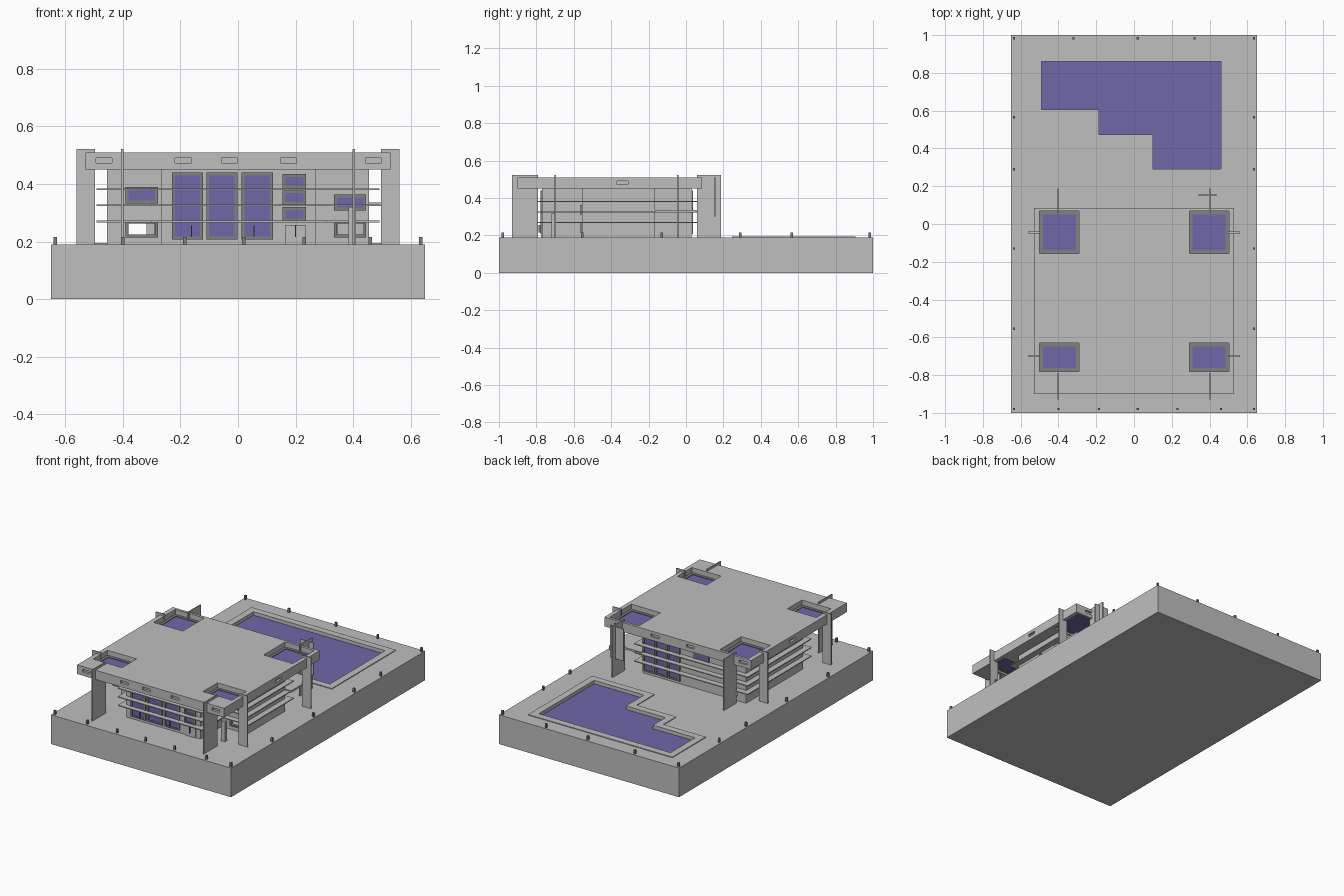
import bpy, bmesh

if "Cube" in bpy.data.objects:
    bpy.data.objects.remove(bpy.data.objects["Cube"])


def material(name, rgb):
    m = bpy.data.materials.new(name)
    m.use_nodes = True
    m.diffuse_color = (*rgb, 1)
    m.node_tree.nodes["Principled BSDF"].inputs["Base Color"].default_value = (*rgb, 1)
    return m


CONCRETE = material("pale concrete", (0.52, 0.52, 0.52))
FRAME = material("dark grey frame", (0.22, 0.22, 0.22))
GLASS = material("violet blue glass", (0.156, 0.138, 0.39))


def finish(name, bm, mat):
    bmesh.ops.recalc_face_normals(bm, faces=bm.faces)
    me = bpy.data.meshes.new(name)
    bm.to_mesh(me)
    bm.free()
    me.materials.append(mat)
    ob = bpy.data.objects.new(name, me)
    bpy.context.collection.objects.link(ob)
    return ob


def boxes(name, specs, mat=CONCRETE):
    """One object made of boxes given as (x0, x1, y0, y1, z0, z1)."""
    bm = bmesh.new()
    for x0, x1, y0, y1, z0, z1 in specs:
        for v in bmesh.ops.create_cube(bm, size=1)["verts"]:
            v.co = (x1 if v.co.x > 0 else x0, y1 if v.co.y > 0 else y0,
                    z1 if v.co.z > 0 else z0)
    return finish(name, bm, mat)


def prism(name, outline, z0, z1, mat=CONCRETE):
    bm = bmesh.new()
    face = bm.faces.new([bm.verts.new((x, y, z0)) for x, y in outline])
    top = bmesh.ops.extrude_face_region(bm, geom=[face])["geom"]
    for v in top:
        if isinstance(v, bmesh.types.BMVert):
            v.co.z = z1
    return finish(name, bm, mat)


def offset(outline, d):
    """Grow a clockwise right-angled outline by d."""
    def normal(a, b):
        dx, dy = b[0] - a[0], b[1] - a[1]
        n = abs(dx) + abs(dy)
        return -dy / n, dx / n
    result = []
    for i, p in enumerate(outline):
        m = normal(outline[i - 1], p)
        n = normal(p, outline[(i + 1) % len(outline)])
        result.append((p[0] + d * (m[0] + n[0]), p[1] + d * (m[1] + n[1])))
    return result


def cut(target, cutter):
    mod = target.modifiers.new("cut", "BOOLEAN")
    mod.operation = "DIFFERENCE"
    mod.solver = "EXACT"
    mod.object = cutter
    bpy.context.view_layer.objects.active = target
    bpy.ops.object.modifier_apply(modifier=mod.name)
    bpy.data.objects.remove(cutter)


def ring(x0, x1, a0, a1, w):
    """Four bars around a rectangle, as (x0, x1, a0, a1)."""
    return [(x0, x1, a0, a0 + w), (x0, x1, a1 - w, a1),
            (x0, x0 + w, a0 + w, a1 - w), (x1 - w, x1, a0 + w, a1 - w)]


def window(name, x0, x1, z0, z1, y, glazed=True):
    """Framed window on a wall whose face is at y."""
    boxes(name + "_frame", [(a, b, y - 0.008, y + 0.008, c, d)
                            for a, b, c, d in ring(x0, x1, z0, z1, 0.01)], FRAME)
    if glazed:
        boxes(name + "_glass", [(x0 + 0.005, x1 - 0.005, y - 0.004, y + 0.004,
                                 z0 + 0.005, z1 - 0.005)], GLASS)


GROUND = 0.19
ROOF_LOW, ROOF_TOP = 0.45, 0.51

# Plinth with a stepped pool and a low curb
pool = [(-0.49, 0.86), (0.46, 0.86), (0.46, 0.29), (0.10, 0.29),
        (0.10, 0.475), (-0.185, 0.475), (-0.185, 0.605), (-0.49, 0.605)]
plinth = boxes("plinth", [(-0.65, 0.65, -1, 1, 0, GROUND)])
curb = prism("pool_curb", offset(pool, 0.045), GROUND - 0.002, GROUND + 0.005)
for part in (plinth, curb):
    cut(part, prism("pool_cutter", pool, GROUND - 0.025, GROUND + 0.1))
prism("pool_water", pool, GROUND - 0.026, GROUND - 0.018, GLASS)

# Hollow house walls
FRONT, WING, BACK = -0.77, -0.555, 0.03
plan = [(-0.455, BACK), (0.29, BACK), (0.29, -0.165), (0.455, -0.165),
        (0.455, WING), (0.27, WING), (0.27, FRONT), (-0.265, FRONT),
        (-0.265, WING), (-0.455, WING)]
walls = prism("house_walls", plan, GROUND, ROOF_LOW)
cut(walls, prism("room_cutter", offset(plan, -0.012), 0.1, 0.6))
cut(walls, boxes("opening_cutter", [
    (-0.38, -0.29, WING - 0.05, WING + 0.05, 0.225, 0.262),
    (0.345, 0.435, WING - 0.05, WING + 0.05, 0.225, 0.262),
    (-0.39, -0.317, BACK - 0.05, BACK + 0.05, 0.215, 0.262)]))

# Sun shelves wrapping the walls
for i, z in enumerate((0.267, 0.323, 0.379)):
    prism(f"sun_shelf_{i}", offset(plan, 0.037), z, z + 0.006)
boxes("rear_terrace", [(0.285, 0.5, -0.165, 0.055, 0.323, 0.335)])

# Front windows
for i, x in enumerate((-0.23, -0.11, 0.013)):
    window(f"tall_front_window_{i}", x, x + 0.108, 0.207, 0.44, FRONT)
for i, z in enumerate((0.27, 0.328, 0.385)):
    window(f"small_front_window_{i}", 0.155, 0.237, z, z + 0.05, FRONT)
window("right_wing_window", -0.39, -0.278, 0.333, 0.39, WING)
window("left_wing_window", 0.333, 0.445, 0.308, 0.363, WING)
window("right_wing_opening", -0.39, -0.278, 0.214, 0.272, WING, False)
window("left_wing_opening", 0.333, 0.445, 0.214, 0.272, WING, False)

# Door and handles
boxes("front_door", [(0.163, 0.237, FRONT - 0.006, FRONT, GROUND, 0.257)])
boxes("door_handles", [(x, x + 0.004, FRONT - 0.018, FRONT - 0.008, 0.215, 0.255)
                       for x in (-0.163, 0.053, 0.198)], FRAME)

# Back windows
for i, x in enumerate((0.02, 0.11, 0.2)):
    window(f"tall_back_window_{i}", x, x + 0.086, 0.207, 0.44, BACK)
window("small_back_window", -0.19, -0.08, 0.375, 0.43, BACK)

# Roof slab with skylight wells and edge slots
X, Y0, Y1 = 0.53, -0.90, 0.085
roof = boxes("roof", [(-X, X, Y0, Y1, ROOF_LOW, ROOF_TOP)])
wells = [(x, x + 0.21, a, b) for x in (-0.5, 0.293)
         for a, b in ((-0.78, -0.63), (-0.155, 0.068))]
cut(roof, boxes("well_cutter", [(*w, 0.4, 0.6) for w in wells]))
slots = [(x - 0.028, x + 0.028, Y0 - 0.01, Y0 + 0.015) for x in (-0.465, -0.19, -0.03, 0.175, 0.47)]
slots += [(x - 0.028, x + 0.028, Y1 - 0.012, Y1 + 0.01) for x in (-0.47, -0.09, 0.165, 0.43)]
slots += [(s * X - 0.015, s * X + 0.015, -0.37, -0.31) for s in (-1, 1)]
cut(roof, boxes("slot_cutter", [(*s, 0.473, 0.491) for s in slots]))
for i, (x0, x1, y0, y1) in enumerate(wells):
    boxes(f"skylight_frame_{i}", [(*bar, 0.462, 0.478)
                                  for bar in ring(x0, x1, y0, y1, 0.018)], FRAME)
    boxes(f"skylight_glass_{i}", [(x0 + 0.01, x1 - 0.01, y0 + 0.01, y1 - 0.01,
                                   0.466, 0.474)], GLASS)

# Thin upright fins gripping the roof corners
T, TOP = 0.004, 0.522
for side, s in (("right", -1), ("left", 1)):
    x = 0.402 * s
    boxes(f"{side}_front_fin", [(x - T, x + T, -0.93, -0.79, GROUND, TOP)])
    boxes(f"{side}_back_fin", [(x - T, x + T, 0.06, 0.187, GROUND, TOP)])
    xa, xb = sorted((0.497 * s, 0.56 * s))
    boxes(f"{side}_side_fins", [(xa, xb, y - T, y + T, GROUND, TOP)
                                for y in (-0.70, -0.045)])
boxes("hanging_screen", [(0.34, 0.44, 0.151, 0.157, 0.3, ROOF_TOP)])
boxes("small_post", [(0.383, 0.41, -0.72, -0.70, GROUND, 0.32)])

# Garden lamps round the plinth edge
spots = [(x, -0.98) for x in (-0.635, -0.4, -0.185, 0.02, 0.23, 0.46, 0.635)]
spots += [(x, 0.983) for x in (-0.635, -0.32, 0.02, 0.32, 0.635)]
spots += [(s * 0.635, y) for s in (-1, 1) for y in (-0.555, -0.13, 0.29, 0.565)]
boxes("garden_lamps", [(x - 0.006, x + 0.006, y - 0.006, y + 0.006, GROUND, 0.216)
                       for x, y in spots], FRAME)
